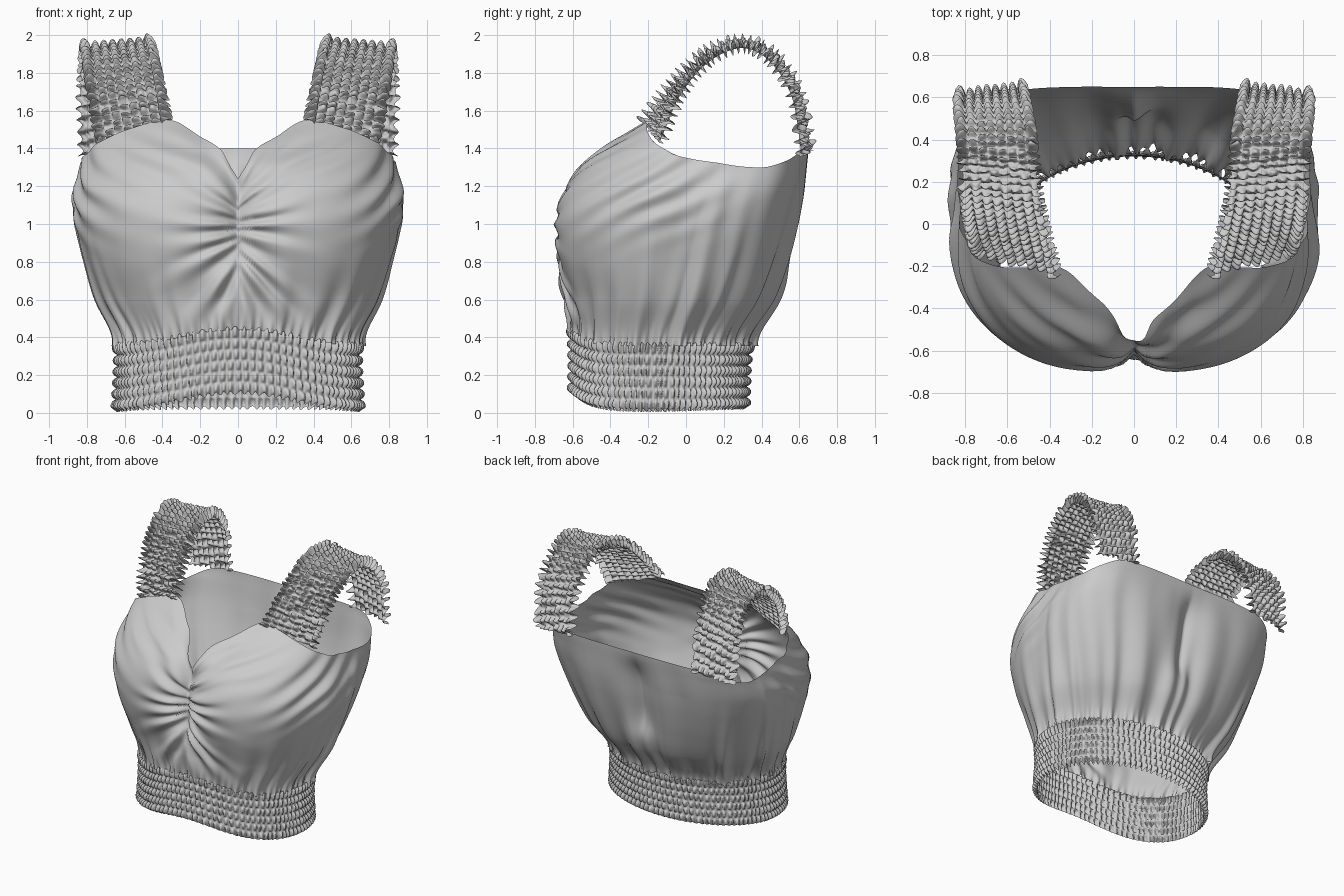
import bpy, math
from math import sin, cos, pi, exp, radians
from mathutils import Vector, noise

if "Cube" in bpy.data.objects:
    bpy.data.objects.remove(bpy.data.objects["Cube"])


def curve(table, x):
    """Smooth interpolation through (x, value...) rows."""
    n = len(table)
    x = min(max(x, table[0][0]), table[-1][0])
    i = 0
    while i < n - 2 and x > table[i + 1][0]:
        i += 1
    x0, x1 = table[i][0], table[i + 1][0]
    d = x1 - x0
    s = (x - x0) / d
    a, b = max(i - 1, 0), min(i + 2, n - 1)
    out = []
    for k in range(1, len(table[0])):
        p, q = table[i][k], table[i + 1][k]
        m0 = (q - table[a][k]) / (x1 - table[a][0]) * d
        m1 = (table[b][k] - p) / (table[b][0] - x0) * d
        out.append((2*s**3 - 3*s*s + 1)*p + (s**3 - 2*s*s + s)*m0
                   + (3*s*s - 2*s**3)*q + (s**3 - s*s)*m1)
    return out


def grid(name, fn, nu, nv, closed):
    """Smooth sheet from fn(u, v), u and v in 0..1."""
    cols = nu if closed else nu + 1
    verts = [fn(i / nu, j / nv) for j in range(nv + 1) for i in range(cols)]
    faces = []
    for j in range(nv):
        for i in range(nu):
            k = (i + 1) % cols
            faces.append((j*cols + i, j*cols + k, (j+1)*cols + k, (j+1)*cols + i))
    me = bpy.data.meshes.new(name)
    me.from_pydata(verts, [], faces)
    me.polygons.foreach_set("use_smooth", [True] * len(faces))
    ob = bpy.data.objects.new(name, me)
    bpy.context.collection.objects.link(ob)
    return ob


def nz(x, y, z):
    return noise.noise(Vector((x, y, z)))


# Cross-sections: height, half width, front y, back y, centre y, front and back squareness
SECTIONS = [
    (0.00, .655, -.61, .32, -.14, 2.1, 2.0),
    (0.38, .650, -.61, .35, -.12, 2.1, 2.0),
    (0.60, .750, -.635, .48, -.05, 2.3, 2.2),
    (0.80, .810, -.675, .55, .00, 2.6, 2.5),
    (1.00, .860, -.690, .60, .05, 2.7, 2.8),
    (1.15, .870, -.660, .625, .10, 2.7, 3.2),
    (1.30, .835, -.560, .64, .15, 2.8, 4.0),
    (1.40, .815, -.430, .65, .20, 3.0, 4.5),
    (1.55, .760, -.220, .66, .20, 3.0, 4.5),
]
# Top edge height by angle from the front: neckline, strap, armhole, back
TOP_EDGE = [(0, 1.24), (3, 1.31), (6, 1.39), (14, 1.46), (26, 1.55), (40, 1.51), (54, 1.44),
            (70, 1.365), (90, 1.325), (118, 1.30), (130, 1.335), (140, 1.39), (150, 1.40), (180, 1.40)]


def section(t, z):
    """Point on the body at angle t (0 = front) and height z, with outward direction."""
    a, yf, yb, cy, nf, nb = curve(SECTIONS, z)
    s, c = sin(t), cos(t)
    b, n = (cy - yf, nf) if c > 0 else (yb - cy, nb)
    r = (abs(s)**n + abs(c)**n) ** (-1 / n)
    p = Vector((a*r*s, cy - b*r*c, z))
    return p, Vector((s / a, -c / b, 0)).normalized()


def angle_from_front(t):
    return abs((t + pi) % (2*pi) - pi)


def seam_z(t):
    return .365 + .085*exp(-(angle_from_front(t) / radians(34))**2)


def shirring(u, v, rows, puckers, seed):
    """Gathered elastic pattern, puckers along u in rows across v."""
    row = min(int(v*rows), rows - 1)
    puff = abs(sin(pi*rows*v)) ** .7
    ph = 2*pi*puckers*u + 2.2*nz(cos(2*pi*u)*9, sin(2*pi*u)*9, row*.9 + seed) + row*.8
    return puff*(.45 + .55*sin(ph)), sin(ph)


# Draped bodice
def bodice(u, v):
    t = 2*pi*u
    d = angle_from_front(t)
    zb = seam_z(t) - .01
    z = zb + v*(curve(TOP_EDGE, math.degrees(d))[0] - zb)
    p, n = section(t, z)
    side = 1 if p.x > 0 else -1
    front = 1 / (1 + exp((d - 1.15)*8))
    ax = abs(p.x)
    # gathers rising from the waistband
    rise = (z - zb)
    fold = nz(cos(t)*6.5, sin(t)*6.5, z*.5) + .5*sin(26*t + 3*nz(cos(t)*3, sin(t)*3, 4))
    reach = .28 + .25*(1 - front)
    h = .030*fold*exp(-(rise/reach)**2)*(1 - .4*front)
    h += .015*sin(80*t + 2*nz(cos(t)*8, sin(t)*8, 9))*exp(-rise/.04)
    # long soft folds on the back
    h += .022*nz(cos(t)*5, sin(t)*5, z*.7 + 8)*(1 - front)*min(1, (1 - v)*4)
    # centre gather with folds fanning out
    gather = exp(-((z - 1.02)/.27)**4)
    h -= .095*gather*exp(-(ax/.085)**1.3)
    h += .012*exp(-((ax - .38)/.2)**2)*exp(-((z - .98)/.25)**2)*front
    phi = math.atan2(z - .98, ax + .13)
    fan = sin(19*phi + side*.5 + 2.5*nz(phi*2.5, side*3, ax*2)) + .7*nz(phi*8, side*5, ax*1.5)
    h += .021*fan*front*exp(-(ax/.27)**2)*(.25 + .75*min(1, ax/.05))*min(1, rise*6)
    # diagonal pulls from the bust side to the armhole
    w = z - .55*p.y
    pull = exp(-((d - 1.15)/.45)**2)*exp(-((z - 1.2)/.2)**2)
    h += .016*pull*(sin(42*w + 3*nz(p.y*2, z*2, side*7)) + nz(w*9, side*4, p.y))
    # sweeping folds toward the shoulders
    sweep = exp(-((d - .45)/.3)**2)*exp(-((z - 1.38)/.13)**2)
    h += .012*sweep*sin(48*(z - .45*ax) + 2*nz(ax*3, z*3, side*2))
    return p + n*h


grid("bodice", bodice, 400, 90, True)


# Elastic waistband
def waistband(u, v):
    t = 2*pi*u
    d = angle_from_front(t)
    z0 = .012 + .095*exp(-(d / radians(36))**2)
    if d > pi/2:
        z0 += .015*sin(d - pi/2)
    z1 = seam_z(t)
    p, n = section(t, z0 + v*(z1 - z0))
    g, wave = shirring(u, v, 6, 96, 0)
    edge = max(0, abs(2*v - 1) - .85)/.15
    p += n*(.026*g - .004 + .012*edge*wave)
    p.z += .009*edge*wave
    return p


grid("waistband", waistband, 672, 36, True)

# Shoulder straps: inner and outer edge paths
INNER = [(0, .36, -.235, 1.545), (.2, .40, -.07, 1.75), (.4, .435, .11, 1.91), (.55, .455, .29, 1.965),
         (.7, .475, .46, 1.895), (.85, .50, .59, 1.70), (1, .515, .655, 1.39)]
OUTER = [(0, .745, -.13, 1.43), (.2, .79, -.03, 1.68), (.4, .815, .12, 1.86), (.55, .825, .29, 1.935),
         (.7, .835, .44, 1.87), (.85, .845, .565, 1.67), (1, .835, .615, 1.36)]


def strap_base(u, v):
    return Vector(curve(OUTER, u)).lerp(Vector(curve(INNER, u)), v)


def strap(u, v):
    p = strap_base(u, v)
    e = .01
    du = strap_base(min(u + e, 1), v) - strap_base(max(u - e, 0), v)
    across = (strap_base(u, 1) - strap_base(u, 0)).normalized()
    n = du.cross(across).normalized()
    g, wave = shirring(u, v, 8, 33, 5)
    edge = max(0, abs(2*v - 1) - .75)/.25
    p += n*(.040*(g - .2) + .030*edge*wave)
    p += across*(.014*edge*(1 if v > .5 else -1)*sin(2*pi*33*u + 1.3 + 2*nz(u*25, v, 3)))
    p += du.normalized()*.010*nz(u*30, v*9, 2)
    return p


ob = grid("shoulder_straps", strap, 300, 48, False)
ob.modifiers.new("mirror", "MIRROR").use_mirror_merge = False
